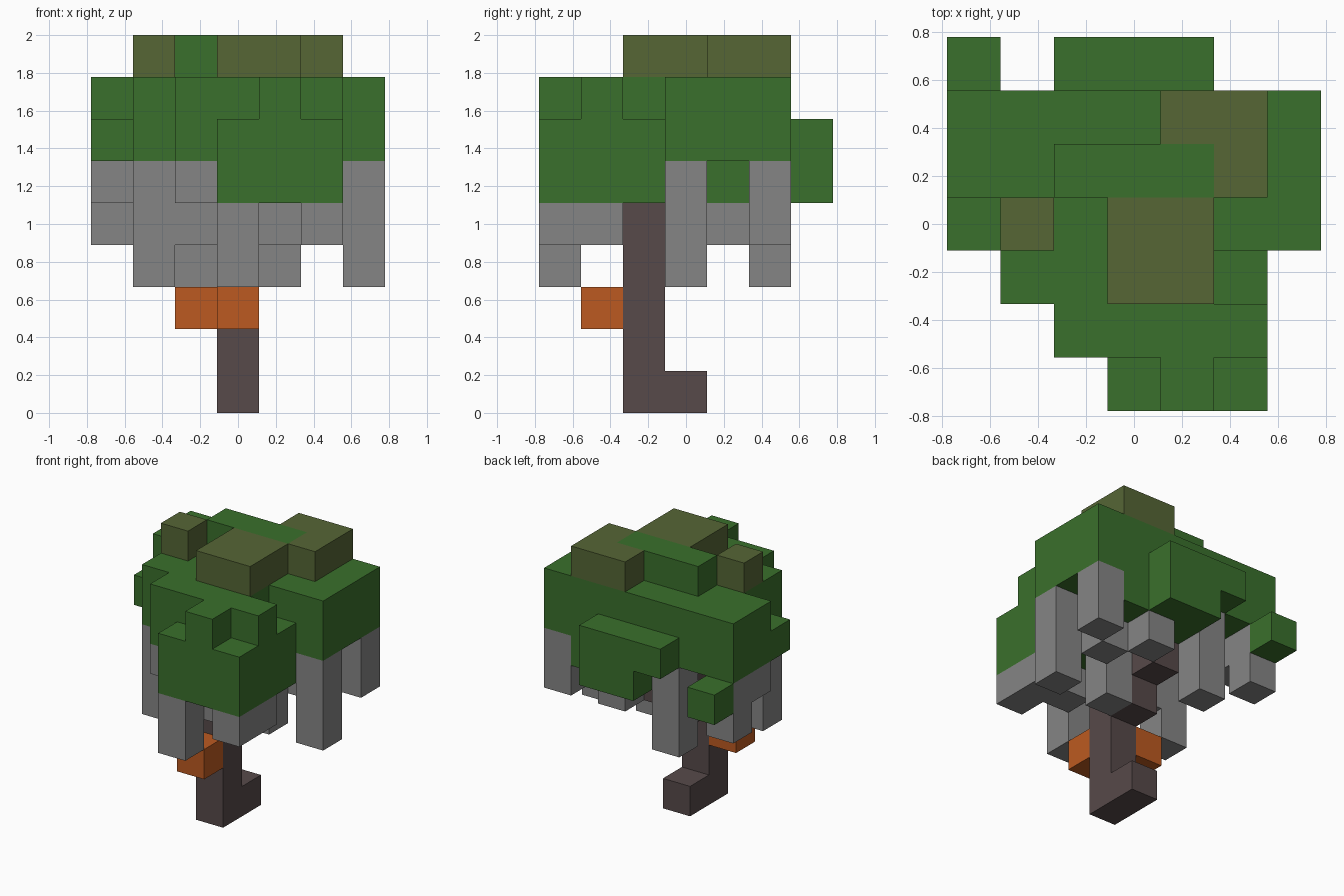
import bpy
import bmesh
from mathutils import Vector

# Remove the default object
default_cube = bpy.data.objects.get("Cube")
if default_cube:
    bpy.data.objects.remove(default_cube, do_unlink=True)

CELL = 2 / 9                       # edge length of one block
ORIGIN = Vector((-3.5, -3.5, 0))   # grid corner, in blocks


def make_material(name, red, green, blue):
    material = bpy.data.materials.new(name)
    material.use_nodes = True
    colour = (red, green, blue, 1)
    material.diffuse_color = colour
    shader = material.node_tree.nodes["Principled BSDF"]
    shader.inputs["Base Color"].default_value = colour
    shader.inputs["Roughness"].default_value = 0.9
    return material


def box(x, y, z):
    """All grid cells between the given bounds on each axis."""
    return {(i, j, k) for i in range(*x) for j in range(*y) for k in range(*z)}


def column(x, y, bottom, top):
    """A single upright stack of cells."""
    return box((x, x + 1), (y, y + 1), (bottom, top))


def add_cell_face(bm, cell, axis, side):
    """Add one outward-facing square of a cell."""
    u_axis, v_axis = (axis + 1) % 3, (axis + 2) % 3
    corners = []
    for u, v in ((0, 0), (1, 0), (1, 1), (0, 1)):
        point = Vector(cell)
        point[axis] += side
        point[u_axis] += u
        point[v_axis] += v
        corners.append(bm.verts.new((point + ORIGIN) * CELL))
    bm.faces.new(corners if side else corners[::-1])


def build_part(name, cells, occupied, material):
    """Skin the cells, leaving out faces buried against any neighbour."""
    bm = bmesh.new()
    for cell in sorted(cells):
        for axis in range(3):
            for side in (0, 1):
                neighbour = list(cell)
                neighbour[axis] += 1 if side else -1
                if tuple(neighbour) not in occupied:
                    add_cell_face(bm, cell, axis, side)
    bmesh.ops.remove_doubles(bm, verts=bm.verts, dist=CELL / 100)
    bmesh.ops.dissolve_limit(bm, angle_limit=0.01, verts=bm.verts, edges=bm.edges)
    mesh = bpy.data.meshes.new(name)
    bm.to_mesh(mesh)
    bm.free()
    mesh.materials.append(material)
    bpy.context.collection.objects.link(bpy.data.objects.new(name, mesh))


# Trunk with a root at the back and a stepped branch
trunk = (
    column(x=3, y=2, bottom=0, top=5)
    | column(x=3, y=3, bottom=0, top=1)
    | column(x=3, y=3, bottom=3, top=5)
    | column(x=3, y=4, bottom=4, top=5)
)

# Shelf fungus blocks on the trunk
fungus = column(x=3, y=1, bottom=2, top=3) | column(x=2, y=2, bottom=2, top=3)

# Leaf canopy: broad slabs, then the small outgrowths
canopy = (
    box(x=(0, 7), y=(4, 6), z=(6, 8))
    | box(x=(1, 7), y=(3, 4), z=(6, 8))
    | box(x=(1, 5), y=(2, 3), z=(6, 8))
    | box(x=(2, 6), y=(1, 2), z=(6, 8))
    | box(x=(3, 6), y=(0, 6), z=(5, 7))
    | box(x=(2, 5), y=(6, 7), z=(6, 7))
    | box(x=(3, 5), y=(6, 7), z=(5, 6))
    | box(x=(2, 5), y=(4, 5), z=(8, 9))
    | column(x=0, y=3, bottom=6, top=7)
    | column(x=0, y=6, bottom=5, top=6)
    | column(x=4, y=0, bottom=7, top=8)
)

# Olive moss on the crown
moss = (
    box(x=(3, 5), y=(2, 4), z=(8, 9))
    | box(x=(4, 6), y=(5, 6), z=(8, 9))
    | column(x=5, y=4, bottom=8, top=9)
    | column(x=1, y=3, bottom=8, top=9)
)

# Grey strands hanging beneath the canopy
strands = (
    column(x=6, y=3, bottom=3, top=6)
    | column(x=6, y=5, bottom=4, top=6)
    | column(x=5, y=4, bottom=4, top=5)
    | box(x=(5, 6), y=(0, 2), z=(4, 5))
    | column(x=4, y=1, bottom=4, top=5)
    | column(x=4, y=3, bottom=3, top=5)
    | column(x=4, y=5, bottom=4, top=5)
    | column(x=3, y=0, bottom=3, top=5)
    | column(x=2, y=1, bottom=5, top=6)
    | column(x=2, y=2, bottom=4, top=6)
    | column(x=2, y=5, bottom=3, top=6)
    | column(x=1, y=2, bottom=3, top=6)
    | column(x=0, y=4, bottom=5, top=6)
    | column(x=0, y=5, bottom=4, top=6)
)

parts = {
    "trunk": (trunk, make_material("dark bark", 0.095, 0.068, 0.068)),
    "shelf_fungus": (fungus, make_material("orange", 0.503, 0.102, 0.015)),
    "leaf_canopy": (canopy, make_material("leaf green", 0.042, 0.162, 0.025)),
    "crown_moss": (moss, make_material("olive", 0.092, 0.133, 0.036)),
    "hanging_strands": (strands, make_material("grey", 0.235, 0.235, 0.235)),
}

occupied = set().union(*(cells for cells, material in parts.values()))
for name, (cells, material) in parts.items():
    build_part(name, cells, occupied, material)
